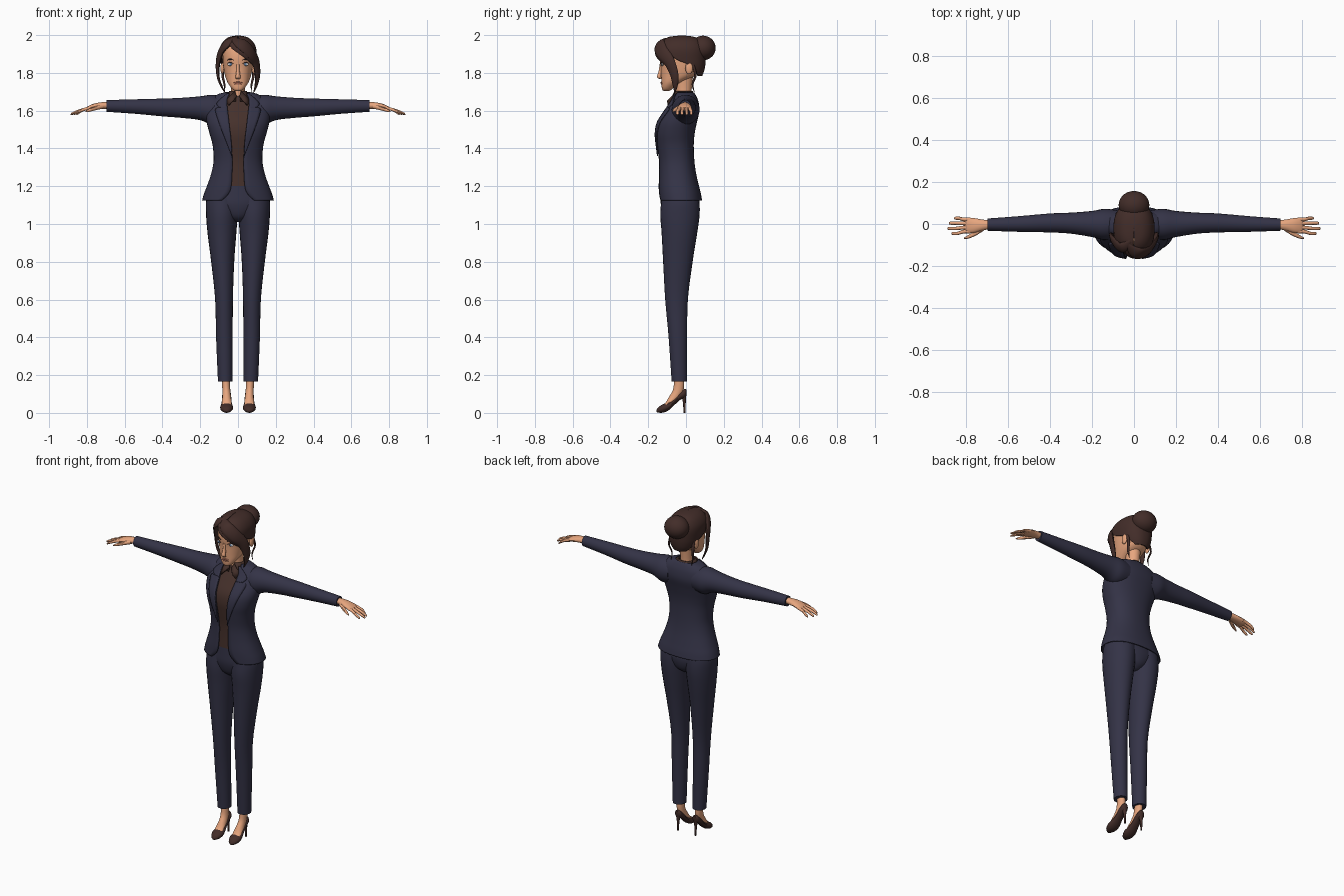
import bpy, bmesh
from math import sin, cos, pi, asin, radians
from mathutils import Vector, Matrix

NAVY, BROWN, SHIRT = (.034, .033, .062), (.055, .026, .022), (.06, .03, .024)
SKIN, LIP, WHITE, BLUE = (.8, .38, .21), (.55, .2, .13), (.75, .72, .7), (.12, .22, .38)
mats = {}


def finish(bm, name, col, mirror=False, solid=0):
    bmesh.ops.recalc_face_normals(bm, faces=bm.faces)
    me = bpy.data.meshes.new(name)
    bm.to_mesh(me)
    bm.free()
    ob = bpy.data.objects.new(name, me)
    bpy.context.collection.objects.link(ob)
    if col not in mats:
        mats[col] = bpy.data.materials.new("colour_%d" % len(mats))
        mats[col].diffuse_color = (*col, 1)
    me.materials.append(mats[col])
    if solid:
        m = ob.modifiers.new("thickness", 'SOLIDIFY')
        m.thickness, m.offset = solid, 0
    if mirror:
        m = ob.modifiers.new("mirror", 'MIRROR')
        m.use_mirror_merge = False
    return ob


def spline(rows, k=4):
    """Catmull-Rom smoothing of a table of rows."""
    out = []
    for i in range(len(rows) - 1):
        p, a, b, q = rows[max(i - 1, 0)], rows[i], rows[i + 1], rows[min(i + 2, len(rows) - 1)]
        for j in range(k):
            t = j / k
            out.append(tuple(B + .5 * t * (C - A + t * (2*A - 5*B + 4*C - D + t * (3*B - 3*C + D - A)))
                             for A, B, C, D in zip(p, a, b, q)))
    return out + [tuple(rows[-1])]


def skin(name, rings, col, closed=True, **kw):
    """Join rings of points into a surface."""
    bm = bmesh.new()
    vs = [[bm.verts.new(p) for p in r] for r in rings]
    n = len(vs[0])
    for a, b in zip(vs, vs[1:]):
        for i in range(n if closed else n - 1):
            bm.faces.new((a[i], a[(i + 1) % n], b[(i + 1) % n], b[i]))
    if closed:
        bm.faces.new(vs[0])
        bm.faces.new(vs[-1])
    return finish(bm, name, col, **kw)


def tube(name, rows, col, axes=None, centre=None, n=16, k=4, **kw):
    """Sweep an ellipse along rows of (x, y, z, r1, r2)."""
    rows = spline(rows, k)
    pts = [Vector(r[:3]) for r in rows]
    rings = []
    for i, r in enumerate(rows):
        if axes:
            u, v = map(Vector, axes)
        else:
            t = (pts[min(i + 1, len(pts) - 1)] - pts[max(i - 1, 0)]).normalized()
            u = t.cross(pts[i] - Vector(centre)).normalized()
            v = u.cross(t)
        rings.append([pts[i] + u * r[3] * cos(2*pi*j/n) + v * r[4] * sin(2*pi*j/n) for j in range(n)])
    return skin(name, rings, col, **kw)


def oval(z, rx, yf, yb, gap=None, n=2.3, N=36, inset=0):
    """Horizontal body section starting at the front, optionally open there."""
    rx, yf, yb = rx - inset, yf + inset, yb - inset
    cy, ry, e = (yf + yb) / 2, (yb - yf) / 2, 2 / n
    p = lambda v: abs(v) ** e * (1 if v > 0 else -1)
    g = gap or 0
    cnt = N if gap is None else N + 1
    angs = [g + (2*pi - 2*g) * i / N for i in range(cnt)]
    return [(rx * p(sin(a)), cy - ry * p(cos(a)), z) for a in angs]


def front(table, x, z, n=2.3):
    """y of the front surface of a table of ovals."""
    rows = spline(table)
    a, b = next(((a, b) for a, b in zip(rows, rows[1:]) if a[0] <= z <= b[0]), rows[-2:])
    t = (z - a[0]) / (b[0] - a[0])
    _, rx, yf, yb = [p + (q - p) * t for p, q in zip(a[:4], b[:4])]
    return (yf + yb) / 2 - (yb - yf) / 2 * max(0, 1 - (abs(x) / rx) ** n) ** (1 / n)


def ball(name, loc, size, col, **kw):
    bm = bmesh.new()
    bmesh.ops.create_uvsphere(bm, u_segments=28, v_segments=18, radius=1,
                              matrix=Matrix.Translation(loc) @ Matrix.Diagonal((*size, 1)))
    return finish(bm, name, col, **kw)


X, Y, Z = (1, 0, 0), (0, 1, 0), (0, 0, 1)

# trousers
tube("trouser_leg", [(.068, -.035, .165, .038, .041), (.072, -.043, .4, .044, .049), (.074, -.05, .6, .047, .06),
                     (.081, -.043, .8, .061, .078), (.085, -.035, .95, .076, .094), (.085, -.032, 1.05, .084, .104),
                     (.08, -.03, 1.13, .088, .1), (.065, -.035, 1.2, .075, .09)], NAVY, (X, Y), n=24, mirror=True)
tube("trouser_hips", [(0, -.03, 1.01, .03, .05), (0, -.03, 1.04, .09, .085), (0, -.031, 1.1, .16, .102),
                      (0, -.035, 1.16, .158, .098), (0, -.04, 1.23, .13, .09)], NAVY, (X, Y), n=32)

# jacket: z, half width, front y, back y, half opening
torso = [(1.125, .187, -.14, .082, .085), (1.16, .177, -.142, .076, .05), (1.2, .162, -.143, .066, .036),
         (1.27, .138, -.141, .05, .031), (1.34, .126, -.142, .041, .03), (1.42, .132, -.152, .038, .034),
         (1.48, .148, -.157, .043, .04), (1.54, .163, -.146, .055, .048), (1.6, .167, -.108, .068, .055),
         (1.65, .15, -.075, .062, .06), (1.682, .11, -.06, .048, .058), (1.695, .065, -.055, .038, .05)]
rows = spline(torso)
skin("jacket_body", [oval(*r[:4], gap=asin(min(.95, (r[4] / r[1]) ** 1.15))) for r in rows],
     NAVY, closed=False, solid=.006)
tube("jacket_sleeve", [(.08, 0, 1.605, .066, .07), (.14, -.002, 1.605, .074, .079), (.2, 0, 1.613, .062, .063),
                       (.3, .004, 1.615, .05, .053), (.4, .005, 1.617, .045, .047), (.55, 0, 1.622, .037, .038),
                       (.697, -.003, 1.625, .029, .031)], NAVY, (Y, Z), n=24, mirror=True)

# lapels: z, inner x, width
for name, tab in (("lower_lapel", [(1.36, .031, .002), (1.44, .036, .028), (1.52, .045, .05), (1.6, .054, .066),
                                   (1.615, .056, .05)]),
                  ("upper_lapel", [(1.615, .056, .04), (1.635, .058, .055), (1.66, .058, .036), (1.69, .045, .012)])):
    skin(name, [[(x + w * i / 4, front(torso, x + w * i / 4, z) - .008, z) for i in range(5)]
                for z, x, w in spline(tab)], NAVY, closed=False, solid=.006, mirror=True)

# shirt and collar
skin("shirt", [oval(*r[:4], inset=.009) for r in rows if 1.19 < r[0] < 1.69], SHIRT)
skin("shirt_collar_band", [oval(1.65, .062, -.078, .045, .12), oval(1.68, .052, -.066, .038, .15),
                           oval(1.703, .044, -.054, .034, .3)], SHIRT, closed=False, solid=.005)
skin("shirt_collar_point", [[(.006, -.072, 1.675), (.028, -.098, 1.65), (.05, -.096, 1.628)],
                            [(.018, -.06, 1.7), (.04, -.07, 1.68), (.064, -.062, 1.655)]],
     SHIRT, closed=False, solid=.006, mirror=True)

# hands
tube("palm", [(.68, -.003, 1.627, .02, .018), (.72, -.005, 1.627, .026, .018), (.76, -.007, 1.622, .035, .016),
              (.79, -.007, 1.614, .037, .012), (.803, -.007, 1.609, .032, .008)], SKIN, (Y, Z), mirror=True)
for i, (y, tip) in enumerate([(.022, .855), (.003, .88), (-.017, .886), (-.036, .868)]):
    y2 = y * 1.25
    tube("finger_%d" % (i + 1), [(.78, y, 1.616, .009, .009), (.81, y, 1.608, .009, .009),
                                 ((tip + .81) / 2, y2, 1.597, .008, .008), (tip - .006, y2, 1.584, .007, .006),
                                 (tip, y2, 1.58, .002, .002)], SKIN, (Y, Z), n=10, mirror=True)
tube("thumb", [(.715, -.02, 1.622, .012, .012), (.75, -.042, 1.614, .012, .011), (.785, -.06, 1.603, .009, .009),
               (.808, -.068, 1.595, .003, .003)], SKIN, (Y, Z), n=10, mirror=True)

# feet and high-heeled shoes
tube("foot", [(.06, -.115, .036, .024, .012), (.06, -.09, .055, .026, .018), (.06, -.06, .085, .023, .03),
              (.062, -.04, .125, .021, .028), (.065, -.036, .19, .022, .026)], SKIN, (X, Y), mirror=True)
tube("shoe", [(.06, -.156, .01, .006, .006), (.06, -.145, .016, .022, .015), (.06, -.118, .025, .034, .023),
              (.06, -.09, .036, .032, .021), (.06, -.06, .06, .026, .017), (.06, -.032, .088, .024, .02),
              (.06, -.008, .103, .021, .024), (.06, .002, .108, .01, .016)], BROWN, (X, Z), mirror=True)
tube("shoe_heel", [(.06, -.013, .098, .017, .015), (.06, -.009, .06, .008, .008), (.06, -.008, 0, .005, .005)],
     BROWN, (X, Y), n=12, mirror=True)

# neck, head and ears
tube("neck", [(0, -.012, 1.64, .042, .042), (0, -.012, 1.7, .036, .041), (0, -.012, 1.79, .042, .05)], SKIN, (X, Y), n=24)
head = [(1.704, .014, -.118, -.09), (1.712, .028, -.126, -.075), (1.73, .043, -.129, -.055), (1.755, .058, -.13, -.01),
        (1.79, .07, -.132, .055), (1.83, .077, -.134, .08), (1.88, .081, -.139, .088), (1.93, .078, -.13, .082),
        (1.965, .058, -.1, .06), (1.982, .02, -.06, .01)]
skin("head", [oval(*r) for r in spline(head)], SKIN)
ball("ear", (.083, .016, 1.825), (.01, .02, .032), SKIN, mirror=True)

# face
def on_face(x, z, d=0):
    return (x, front(head, x, z) - d, z)


tube("nose", [(*on_face(0, 1.85, -.004), .007, .006), (*on_face(0, 1.81, .002), .009, .01),
              (*on_face(0, 1.778, .011), .013, .011), (*on_face(0, 1.767, .001), .011, .006)], SKIN, (X, Y), n=12)
ball("eye", on_face(.04, 1.845, -.001), (.016, .005, .008), WHITE, mirror=True)
ball("iris", on_face(.039, 1.845, .002), (.0075, .004, .0075), BLUE, mirror=True)
for name, z, r, ins in (("eyelid", 1.853, .0022, .003), ("eyebrow", 1.871, .003, .001)):
    tube(name, [(*on_face(x, z + dz, ins), s * r, s * r) for x, dz, s in
                ((.022, -.004, .7), (.035, .001, 1), (.048, .001, 1), (.059, -.006, .3))], BROWN, (Y, Z), n=8, mirror=True)
for name, z in (("upper_lip", 1.749), ("lower_lip", 1.742)):
    tube(name, [(*on_face(x, z), .004 * s, .0045 * s) for x, s in ((-.024, .2), (-.01, 1), (.01, 1), (.024, .2))],
         LIP, (Y, Z), n=10)

# hair cap: z, half width, front y, back y, opening angle
cap = [(1.785, .06, -.1, .082, 138), (1.81, .076, -.12, .092, 122), (1.84, .086, -.135, .098, 106), (1.87, .091, -.142, .1, 80),
       (1.91, .094, -.146, .1, 52), (1.94, .089, -.14, .094, 28), (1.968, .072, -.12, .078, 4), (1.986, .046, -.09, .045, 2),
       (1.993, .012, -.04, .0, 1), (1.993, .001, -.022, -.02, 1)]
skin("hair_cap", [oval(*r[:4], gap=radians(r[4])) for r in spline(cap)], BROWN, closed=False, solid=.008)
ball("hair_bun", (0, .09, 1.932), (.073, .067, .065), BROWN)

# hair locks
locks = {
    "fringe_sweep": [(-.035, -.09, 1.98, .012, .008), (.015, -.138, 1.955, .036, .014), (.062, -.128, 1.912, .038, .015),
                     (.093, -.088, 1.86, .032, .014), (.103, -.062, 1.79, .024, .012), (.096, -.057, 1.735, .014, .008),
                     (.082, -.06, 1.695, .002, .002)],
    "fringe_centre": [(-.045, -.11, 1.966, .01, .006), (-.01, -.143, 1.94, .026, .01), (.035, -.146, 1.908, .026, .01),
                      (.068, -.125, 1.872, .018, .008), (.084, -.1, 1.835, .003, .003)],
    "fringe_side": [(-.015, -.08, 1.986, .012, .008), (-.058, -.112, 1.957, .028, .013), (-.093, -.083, 1.905, .028, .013),
                    (-.107, -.06, 1.84, .02, .01), (-.104, -.055, 1.775, .014, .007), (-.085, -.057, 1.725, .007, .005),
                    (-.068, -.06, 1.695, .002, .002)]}
for name, rows in locks.items():
    tube(name, rows, BROWN, centre=(0, -.03, 1.85), n=14, k=6)
tube("nape_wisp", [(.078, .035, 1.85, .008, .006), (.082, .05, 1.79, .008, .005), (.072, .035, 1.74, .006, .004),
                   (.07, .045, 1.695, .001, .001)], BROWN, centre=(0, -.03, 1.8), n=10, mirror=True)

# smooth shading
for ob in bpy.data.objects:
    ob.select_set(True)
    bpy.context.view_layer.objects.active = ob
bpy.ops.object.shade_smooth_by_angle(angle=radians(40))
